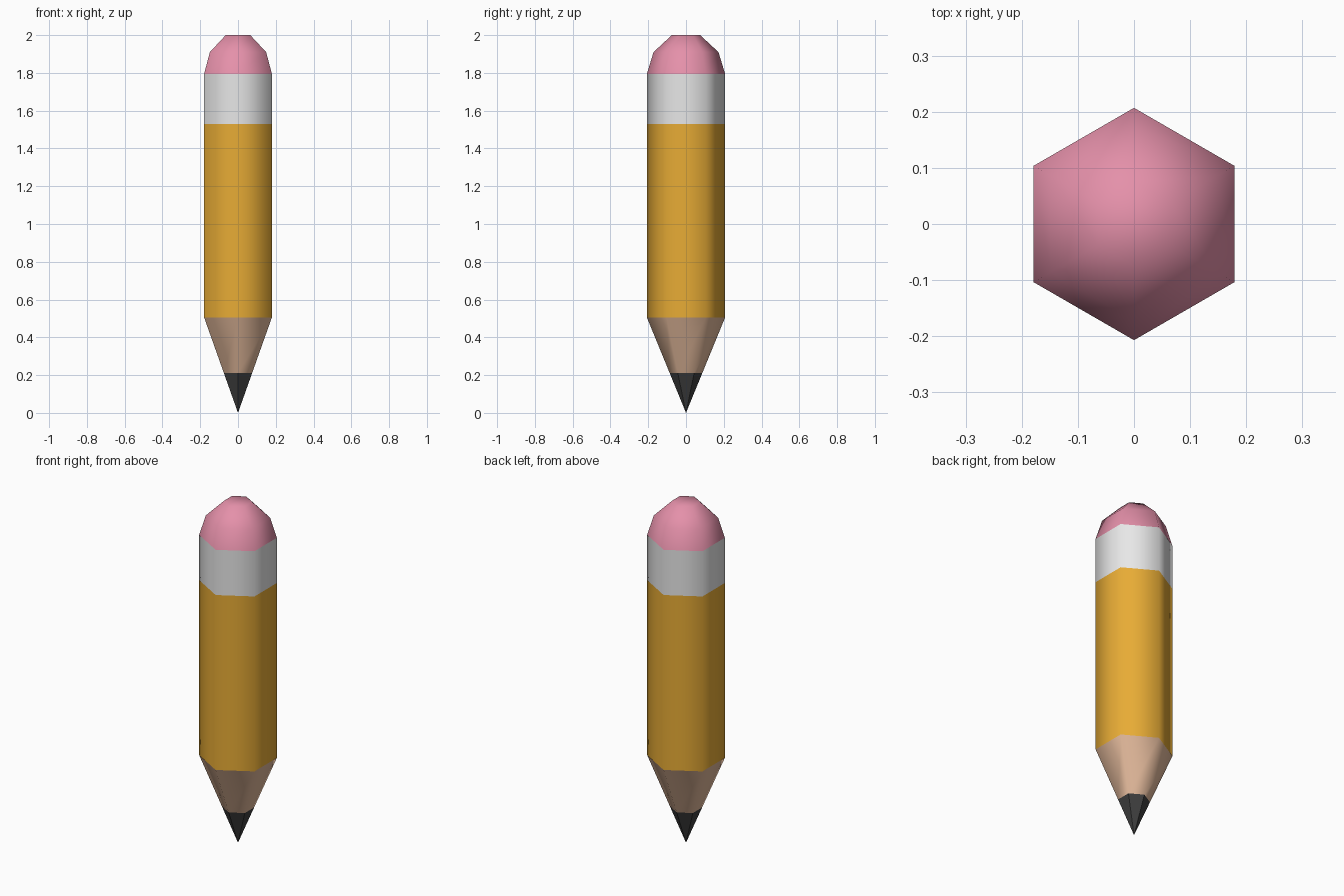
import bpy
import bmesh
from math import sin, cos, pi

cube = bpy.data.objects.get("Cube")
if cube:
    bpy.data.objects.remove(cube, do_unlink=True)

SIDES = 6
R = 0.207


def material(name, rgb):
    mat = bpy.data.materials.new(name)
    mat.use_nodes = True
    color = (*rgb, 1.0)
    mat.diffuse_color = color
    mat.node_tree.nodes["Principled BSDF"].inputs["Base Color"].default_value = color
    return mat


def hex_part(name, profile, mat, smooth=True):
    """Skin a six-sided section along (radius, height) pairs; zero radius is a point."""
    bm = bmesh.new()
    rings = []
    for r, z in profile:
        if r == 0:
            rings.append([bm.verts.new((0, 0, z))] * SIDES)
        else:
            angles = [pi / 2 + 2 * pi * i / SIDES for i in range(SIDES)]
            rings.append([bm.verts.new((r * cos(a), r * sin(a), z)) for a in angles])
    for low, high in zip(rings, rings[1:]):
        for i in range(SIDES):
            j = (i + 1) % SIDES
            corners = dict.fromkeys((low[i], low[j], high[j], high[i]))
            bm.faces.new(list(corners))
    if name == "eraser":
        bm.faces.new(rings[-1])
    for face in bm.faces:
        face.smooth = smooth
    mesh = bpy.data.meshes.new(name)
    bm.to_mesh(mesh)
    bm.free()
    mesh.materials.append(mat)
    obj = bpy.data.objects.new(name, mesh)
    bpy.context.collection.objects.link(obj)
    return obj


# Sharpened end: lead point and bare wood
hex_part("lead_tip", [(0, 0), (0.086, 0.21)],
         material("graphite", (0.05, 0.05, 0.05)), smooth=False)
hex_part("wood_cone", [(0.086, 0.21), (R, 0.505)],
         material("bare wood", (0.77, 0.49, 0.33)))

# Painted shaft and metal band
hex_part("shaft", [(R, 0.505), (R, 1.53)],
         material("yellow paint", (0.80, 0.41, 0.036)))
hex_part("metal_band", [(R, 1.53), (R, 1.795)],
         material("pale metal", (0.80, 0.80, 0.80)))

# Rounded eraser
hex_part("eraser", [(R, 1.795), (0.172, 1.91), (0.075, 2.0)],
         material("pink rubber", (0.78, 0.28, 0.40)))
